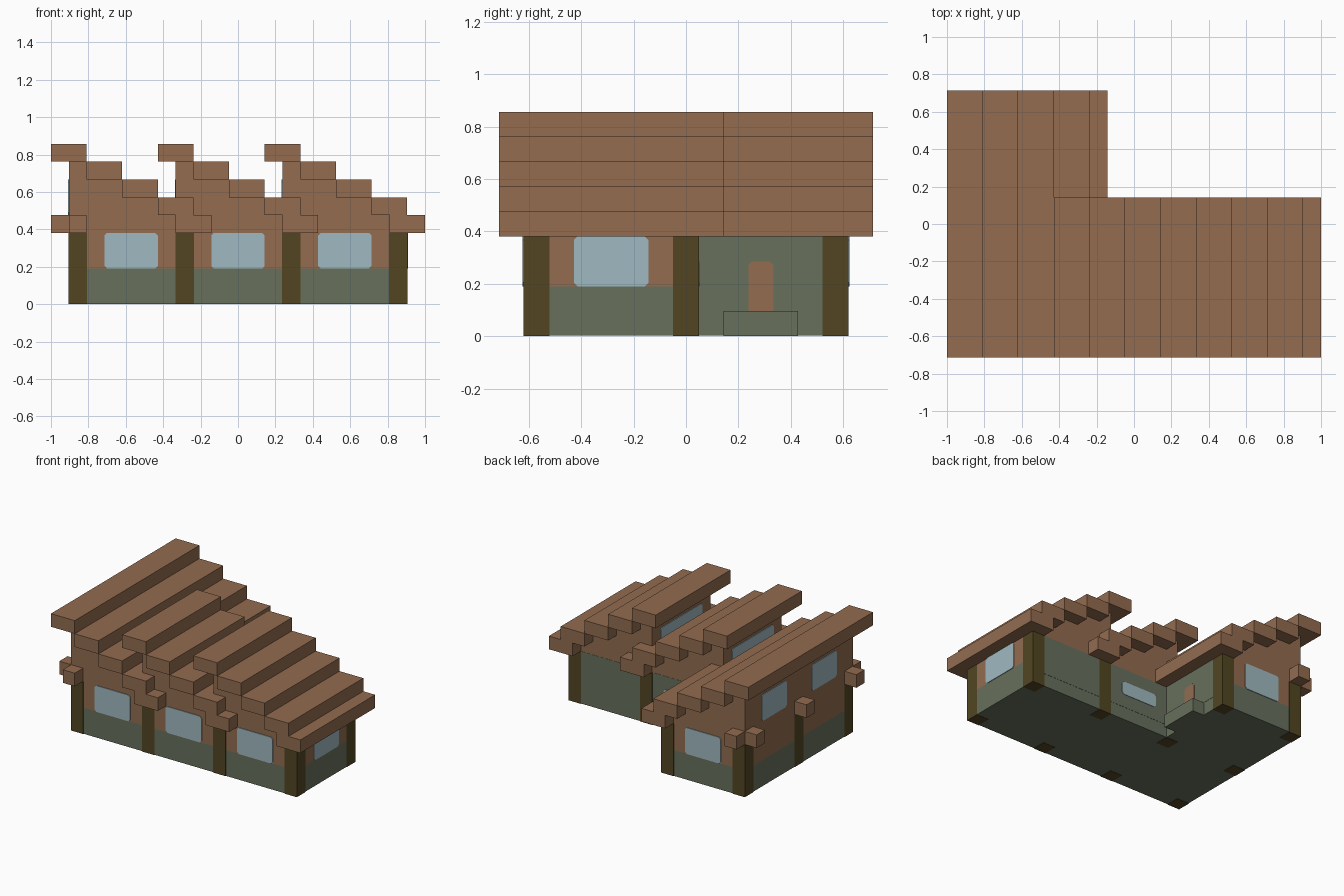
import bpy, bmesh
from mathutils import Matrix, Vector

U = 2 / 21          # one block
CUBE = bpy.data.objects.get("Cube")
if CUBE:
    bpy.data.objects.remove(CUBE, do_unlink=True)


def material(name, rgb):
    lin = [((c / 255 + 0.055) / 1.055) ** 2.4 for c in rgb] + [1]
    m = bpy.data.materials.new(name)
    m.use_nodes = True
    m.diffuse_color = lin
    m.node_tree.nodes["Principled BSDF"].inputs["Base Color"].default_value = lin
    return m


WOOD = material("warm_brown_wood", (147, 108, 80))
GREEN = material("grey_green_wall", (103, 112, 92))
GLASS = material("pale_blue_glass", (160, 185, 193))
DARK = material("dark_timber", (82, 69, 34))


def finish(name, bm, mat):
    bmesh.ops.recalc_face_normals(bm, faces=bm.faces)
    bmesh.ops.scale(bm, vec=(U, U, U), verts=bm.verts)
    mesh = bpy.data.meshes.new(name)
    bm.to_mesh(mesh)
    bm.free()
    mesh.materials.append(mat)
    obj = bpy.data.objects.new(name, mesh)
    bpy.context.collection.objects.link(obj)
    return obj


def boxes(name, mat, *spans):
    """Join boxes, each given as (x0, x1, y0, y1, z0, z1) in blocks."""
    bm = bmesh.new()
    for x0, x1, y0, y1, z0, z1 in spans:
        mid = Vector((x0 + x1, y0 + y1, z0 + z1)) / 2
        size = Matrix.Diagonal((x1 - x0, y1 - y0, z1 - z0, 1))
        bmesh.ops.create_cube(bm, size=1, matrix=Matrix.Translation(mid) @ size)
    return finish(name, bm, mat)


def plate(name, mat, axis, wall, side, mid, width, z0, z1, cut=0.15):
    """Thin panel with clipped corners on a wall facing side * axis."""
    h = width / 2
    outline = [(-h + cut, z0), (h - cut, z0), (h, z0 + cut), (h, z1 - cut),
               (h - cut, z1), (-h + cut, z1), (-h, z1 - cut), (-h, z0 + cut)]
    if cut == 0:
        outline = [(-h, z0), (h, z0), (h, z1), (-h, z1)]
    bm = bmesh.new()
    place = (lambda s, z: (wall, mid + s, z)) if axis == "x" else (lambda s, z: (mid + s, wall, z))
    face = bm.faces.new([bm.verts.new(place(s, z)) for s, z in outline])
    out = bmesh.ops.extrude_face_region(bm, geom=[face], use_keep_orig=True)
    push = Vector((side, 0, 0) if axis == "x" else (0, side, 0)) * 0.05
    bmesh.ops.translate(bm, vec=push,
                        verts=[v for v in out["geom"] if isinstance(v, bmesh.types.BMVert)])
    return finish(name, bm, mat)


# Walls: green base with a wooden band above, in an L plan
for name, mat, z0, z1 in (("wall_base", GREEN, 0.02, 2), ("wall_band", WOOD, 2, 4)):
    boxes(name, mat, (-9.5, 9.5, -6.5, 0.5, z0, z1), (-9.5, -2.5, 0.5, 6.5, z0, z1))

# Full-height green panels facing the yard
plate("yard_back_panel", GREEN, "y", 0.5, 0.3, 3.5, 12, 1, 4, 0)
plate("yard_side_panel", GREEN, "x", -2.5, 0.3, 3.5, 6, 1, 4, 0)

# Posts on a regular grid, with beam ends poking out above them
POST_X = (-9, -3, 3, 9)
grid = [(x, y) for x in POST_X for y in (-6, 0)] + [(-9, 6), (-3, 6)]
e = 0.52
boxes("posts", DARK, *[(x - e, x + e, y - e, y + e, 0, 4) for x, y in grid])
boxes("front_beams", WOOD, *[(x - .5, x + .5, -7.5, -6, 4, 5) for x in POST_X])
boxes("right_beams", WOOD, *[(-10.5, -9, y - .5, y + .5, 4, 5) for y in (-6, 0, 6)])
boxes("wing_back_beams", WOOD, *[(x - .5, x + .5, 6, 7.5, 4, 5) for x in (-9, -3)])
boxes("yard_beams", WOOD, *[(x - .5, x + .5, 0, 1.5, 4, 5) for x in (3, 9)])

# Three stepped sawtooth roofs with solid gables
for i, part in enumerate(("wing", "middle", "end")):
    x0 = -10.5 + 6 * i
    back = 6.5 if i == 0 else 0.5
    gable, slabs = [], []
    for k in range(5):
        a = x0 + 2 * k
        b = a + (1 if k == 4 else 2)
        slabs.append((a, b, -7.5, back + 1, 8 - k, 9 - k))
        if k < 4:
            gable.append((max(a, x0 + 1), b, -6.5, back, 4, 8 - k))
    boxes(part + "_gable", WOOD, *gable)
    boxes(part + "_roof_slabs", WOOD, *slabs)

# Windows
for x in (-6, 0, 6):
    plate("front_window", GLASS, "y", -6.5, -1, x, 3, 2, 4)
plate("wing_back_window", GLASS, "y", 6.5, 1, -6, 3, 2, 4)
plate("left_window", GLASS, "x", 9.5, 1, -3, 3, 2, 4)
plate("yard_window", GLASS, "y", 0.5, 1, 0, 3, 2, 3)
for y in (-3, 3):
    plate("upper_window", GLASS, "x", -9.5, -1, y, 3, 5, 7)
for x in (-3.5, 2.5):
    plate("clerestory_window", GLASS, "x", x, -1, -3, 5, 5, 7)

# Door and its step
plate("door", WOOD, "x", -2.5, 1, 3, 1, 0.5, 3)
boxes("door_step", GREEN, (-2.5, -1.5, 1.5, 4.5, 0, 1))
